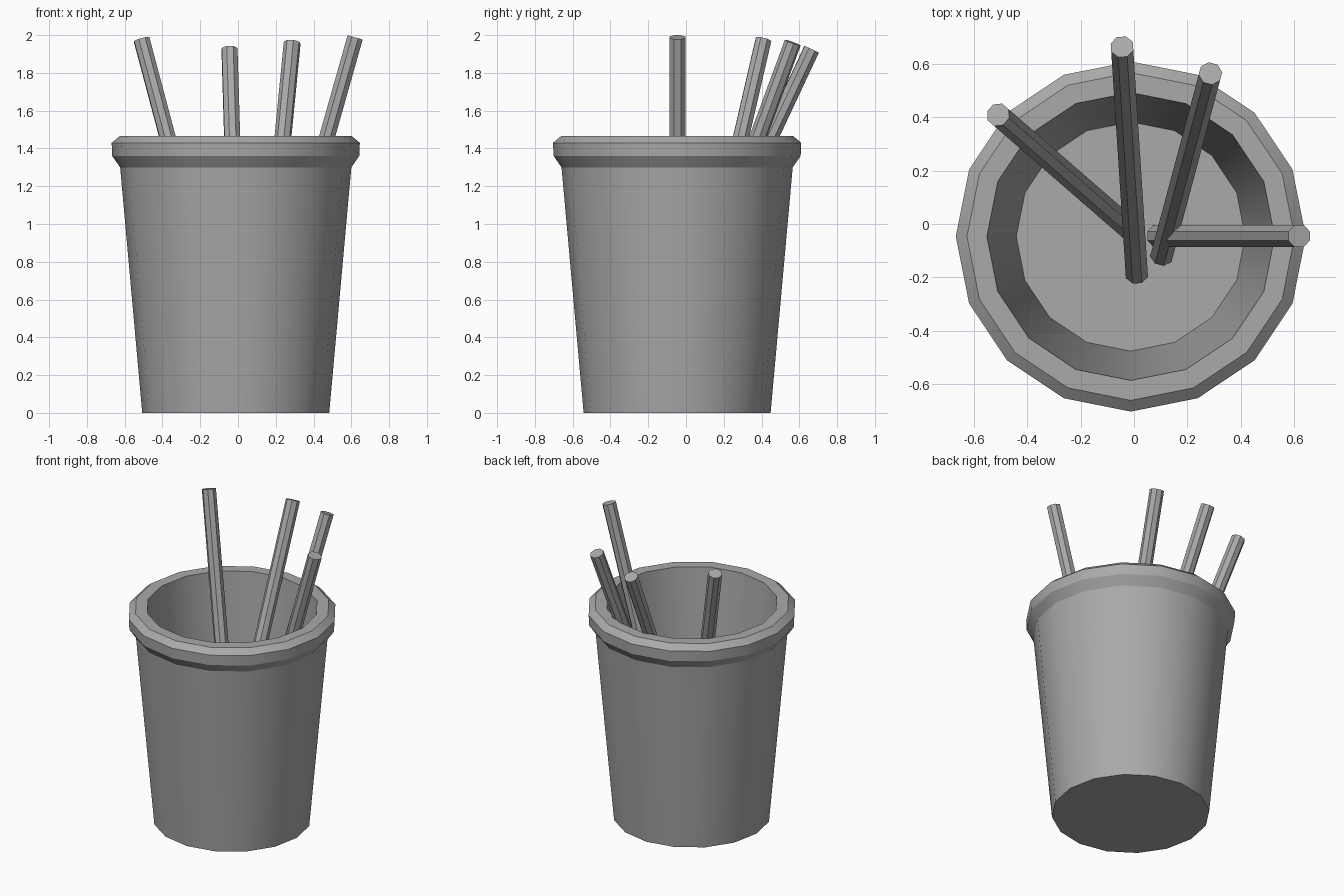
import bpy, bmesh, math
from mathutils import Vector, Matrix

cube = bpy.data.objects.get("Cube")
if cube:
    bpy.data.objects.remove(cube, do_unlink=True)

# One flat grey for everything
grey = bpy.data.materials.new("plain_grey")
grey.use_nodes = True
grey.diffuse_color = (0.4, 0.4, 0.4, 1)
grey.node_tree.nodes["Principled BSDF"].inputs["Base Color"].default_value = (0.4, 0.4, 0.4, 1)


def add_object(name, bm):
    bmesh.ops.recalc_face_normals(bm, faces=bm.faces)
    mesh = bpy.data.meshes.new(name)
    bm.to_mesh(mesh)
    bm.free()
    mesh.materials.append(grey)
    obj = bpy.data.objects.new(name, mesh)
    bpy.context.collection.objects.link(obj)
    return obj


def lathe(name, profile, sides, centre):
    """Sweep (radius, z) points round z and cap both ends."""
    bm = bmesh.new()
    rings = []
    for r, z in profile:
        angles = [math.tau * i / sides for i in range(sides)]
        rings.append([bm.verts.new((centre[0] + r * math.cos(a),
                                    centre[1] + r * math.sin(a), z)) for a in angles])
    for low, high in zip(rings, rings[1:]):
        for i in range(sides):
            j = (i + 1) % sides
            bm.faces.new((low[i], low[j], high[j], high[i]))
    bm.faces.new(rings[0])
    bm.faces.new(rings[-1])
    return add_object(name, bm)


def rod(name, bottom, top, radius=0.045, sides=8):
    """Straight faceted rod between two points."""
    bottom, top = Vector(bottom), Vector(top)
    axis = top - bottom
    place = (Matrix.Translation((bottom + top) / 2)
             @ axis.to_track_quat('Z', 'Y').to_matrix().to_4x4()
             @ Matrix.Rotation(math.pi / sides, 4, 'Z'))
    bm = bmesh.new()
    bmesh.ops.create_cone(bm, cap_ends=True, segments=sides, radius1=radius,
                          radius2=radius, depth=axis.length, matrix=place)
    return add_object(name, bm)


# Tapered cup: outer wall, flared lip, inner wall and floor
cup = lathe("cup", [(0.495, 0), (0.612, 1.30), (0.654, 1.36), (0.657, 1.43),
                    (0.615, 1.465), (0.54, 1.465), (0.43, 0.1)],
            16, (-0.012, -0.047))
bpy.ops.object.select_all(action='DESELECT')
cup.select_set(True)
bpy.context.view_layer.objects.active = cup
bpy.ops.object.shade_smooth_by_angle(angle=math.radians(25))

# Four pencils leaning on the rim
rod("left_pencil", (0.09, -0.045, 0.11), (0.62, -0.045, 1.988))
rod("back_left_pencil", (0.105, -0.115, 0.11), (0.287, 0.565, 1.96))
rod("back_pencil", (0.01, -0.185, 0.11), (-0.045, 0.665, 1.925))
rod("right_pencil", (-0.015, -0.02, 0.11), (-0.51, 0.41, 1.975))
